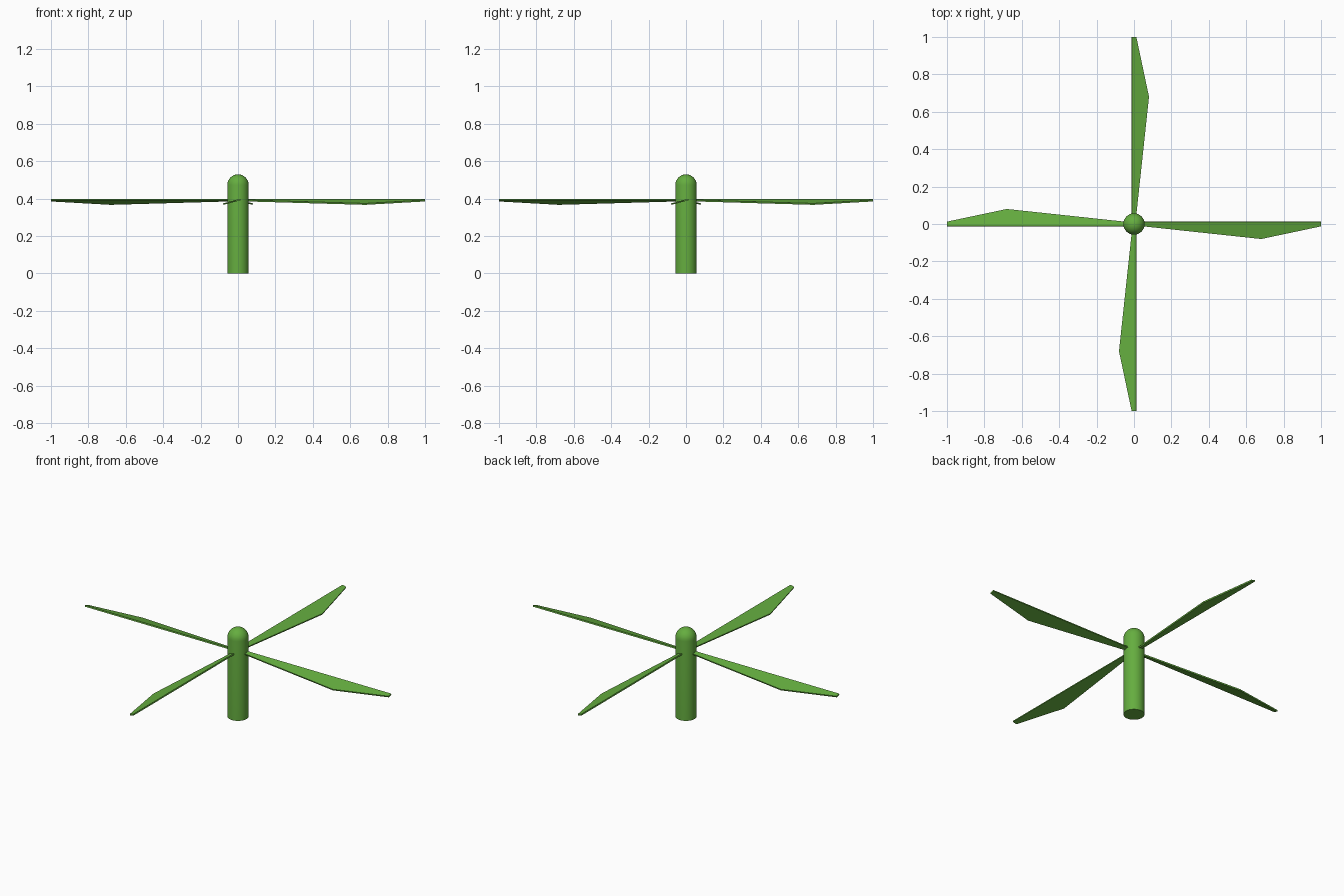
import bpy, bmesh
from math import sin, cos, pi, radians
from mathutils import Matrix, Vector

if "Cube" in bpy.data.objects:
    bpy.data.objects.remove(bpy.data.objects["Cube"])

GREEN = bpy.data.materials.new("green")
GREEN.diffuse_color = (0.13, 0.42, 0.05, 1)
GREEN.use_nodes = True
GREEN.node_tree.nodes["Principled BSDF"].inputs["Base Color"].default_value = GREEN.diffuse_color
R, TOP = 0.057, 0.53


def finish(bm, name):
    bmesh.ops.recalc_face_normals(bm, faces=bm.faces)
    mesh = bpy.data.meshes.new(name)
    bm.to_mesh(mesh)
    bm.free()
    mesh.materials.append(GREEN)
    obj = bpy.data.objects.new(name, mesh)
    bpy.context.collection.objects.link(obj)
    return obj


# Shaft with a rounded cap: a half profile spun around z
profile = [(0, 0), (R, 0)]
profile += [(R * cos(i * pi / 16), TOP - R + R * sin(i * pi / 16)) for i in range(8)]
profile.append((0, TOP))
bm = bmesh.new()
verts = [bm.verts.new((r, 0, z)) for r, z in profile]
edges = [bm.edges.new(pair) for pair in zip(verts, verts[1:])]
bmesh.ops.spin(bm, geom=verts + edges, cent=(0, 0, 0), axis=(0, 0, 1),
               angle=2 * pi, steps=32)
bmesh.ops.remove_doubles(bm, verts=bm.verts, dist=1e-4)
shaft = finish(bm, "shaft")
bpy.context.view_layer.objects.active = shaft
shaft.select_set(True)
bpy.ops.object.shade_smooth_by_angle(angle=radians(40))

# Four thin pitched blades, straight leading edge and kinked trailing edge
outline = [(0.05, 0.013), (0.05, -0.012), (0.68, -0.082), (1, -0.012), (1, 0.013)]
THICK, PITCH = 0.008, radians(15)
for k in range(4):
    bm = bmesh.new()
    face = bm.faces.new([bm.verts.new((x, y, -THICK / 2)) for x, y in outline])
    ext = bmesh.ops.extrude_face_region(bm, geom=[face])
    bmesh.ops.translate(bm, vec=Vector((0, 0, THICK)),
                        verts=[v for v in ext["geom"] if isinstance(v, bmesh.types.BMVert)])
    place = (Matrix.Rotation(k * pi / 2, 4, 'Z') @ Matrix.Translation((0, 0, 0.392))
             @ Matrix.Rotation(PITCH, 4, 'X'))
    bmesh.ops.transform(bm, matrix=place, verts=bm.verts)
    finish(bm, f"blade_{k + 1}")
